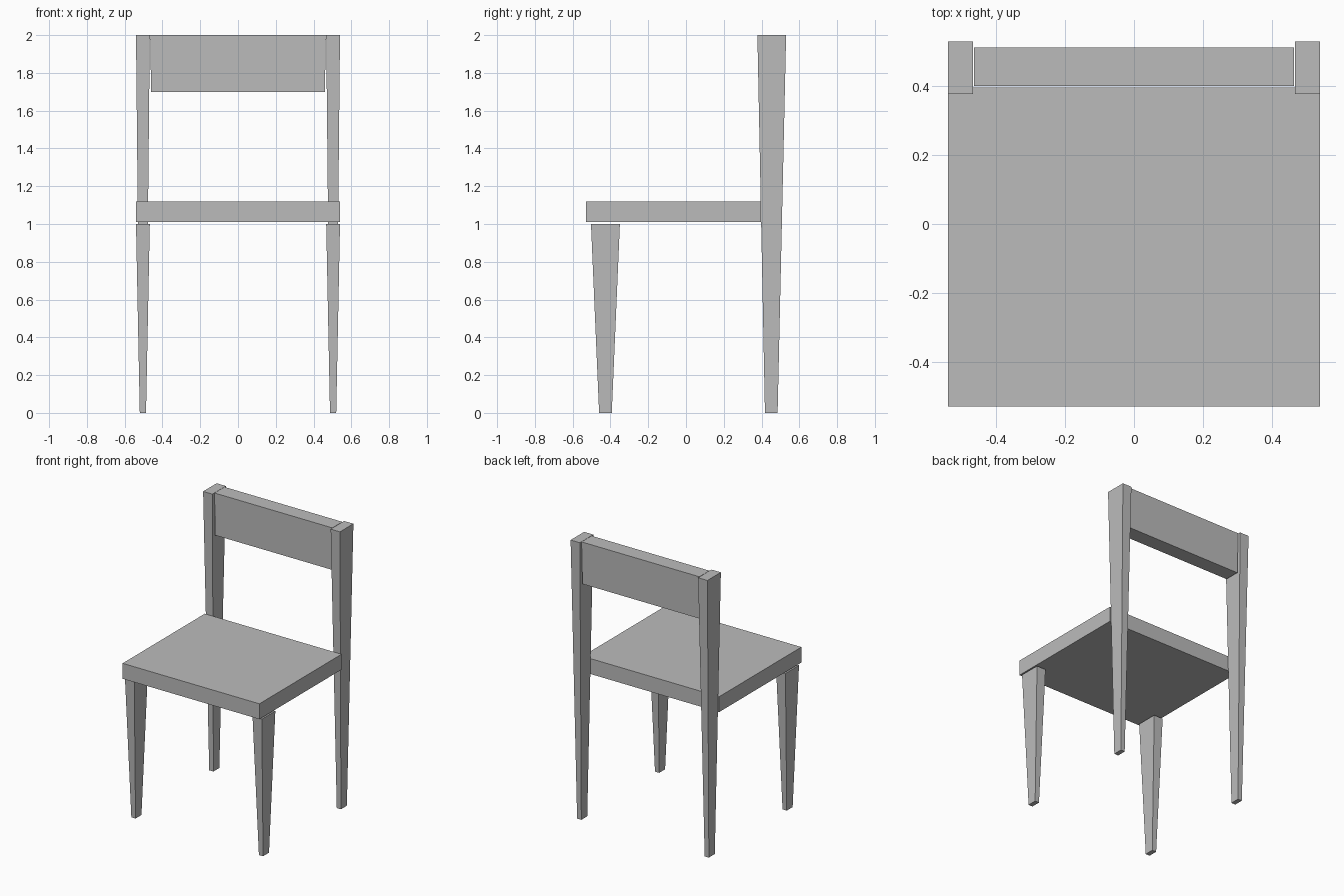
import bpy
import bmesh

default_cube = bpy.data.objects.get("Cube")
if default_cube:
    bpy.data.objects.remove(default_cube, do_unlink=True)

# One flat grey for the whole chair
grey = bpy.data.materials.new("plain grey")
grey.use_nodes = True
colour = (0.5, 0.5, 0.5, 1)
grey.diffuse_color = colour
grey.node_tree.nodes["Principled BSDF"].inputs["Base Color"].default_value = colour


def tapered_block(name, bottom, top, z0, z1):
    """Box between two (x0, x1, y0, y1) rectangles at heights z0 and z1."""
    bm = bmesh.new()
    bmesh.ops.create_cube(bm, size=2)
    for v in bm.verts:
        x0, x1, y0, y1 = top if v.co.z > 0 else bottom
        v.co = (x1 if v.co.x > 0 else x0,
                y1 if v.co.y > 0 else y0,
                z1 if v.co.z > 0 else z0)
    bmesh.ops.recalc_face_normals(bm, faces=bm.faces)
    mesh = bpy.data.meshes.new(name)
    bm.to_mesh(mesh)
    bm.free()
    mesh.materials.append(grey)
    obj = bpy.data.objects.new(name, mesh)
    bpy.context.collection.objects.link(obj)
    return obj


# Seat slab
seat = (-0.54, 0.54, -0.53, 0.397)
tapered_block("seat", seat, seat, 1.01, 1.12)

# Backrest panel between the posts
tapered_block("backrest", (-0.46, 0.46, 0.40, 0.51),
              (-0.465, 0.465, 0.40, 0.513), 1.70, 2.0)

# Tapered legs, the rear pair running up as back posts
for side, label in ((1, "left"), (-1, "right")):
    def span(inner, outer):
        return tuple(sorted((side * inner, side * outer)))

    tapered_block(label + "_front_leg", span(0.487, 0.52) + (-0.46, -0.393),
                  span(0.467, 0.54) + (-0.503, -0.35), 0, 1.0)
    tapered_block(label + "_back_post", span(0.487, 0.52) + (0.418, 0.485),
                  span(0.467, 0.54) + (0.378, 0.53), 0, 2.0)
